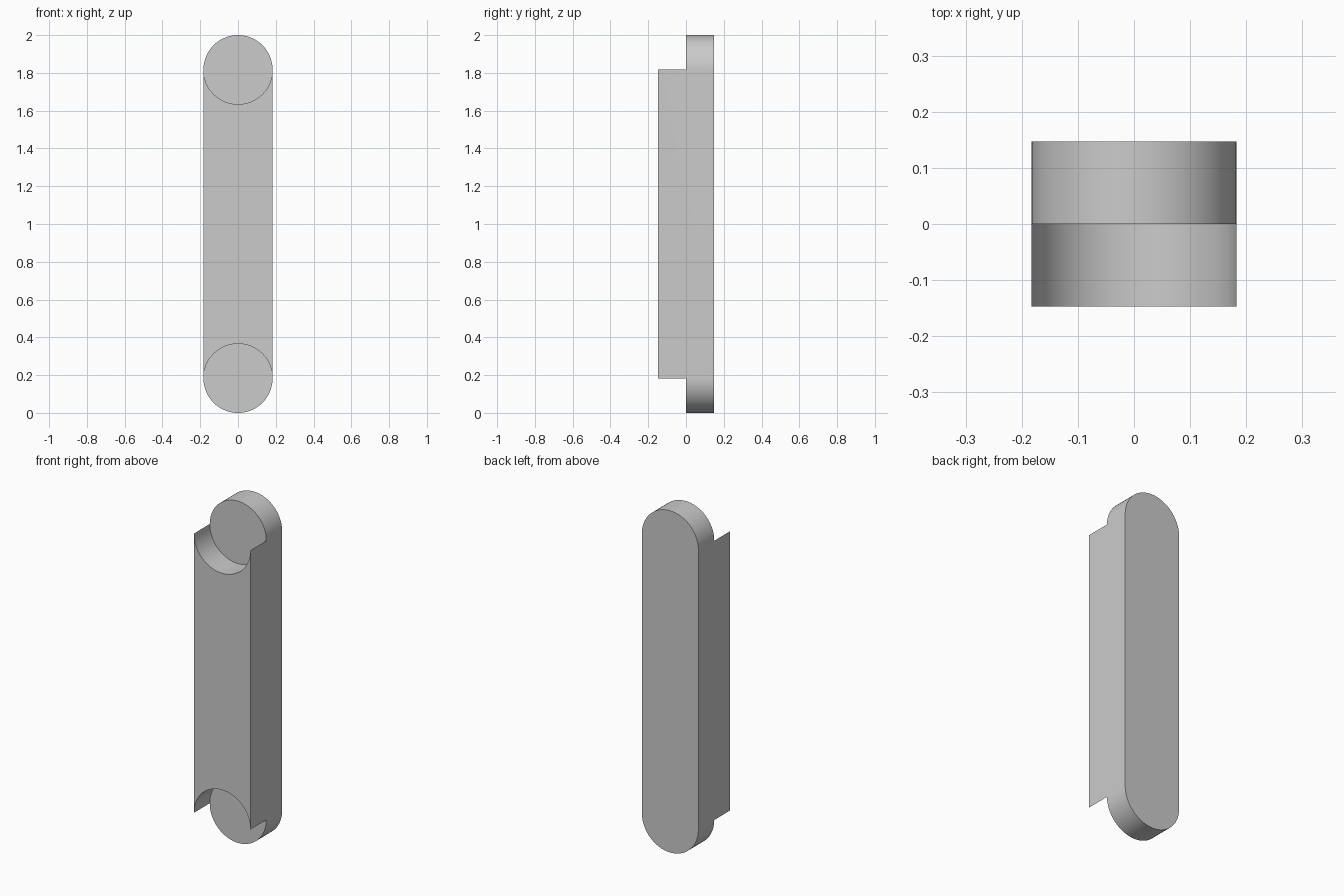
import bpy
import bmesh
import math

cube = bpy.data.objects.get("Cube")
if cube:
    bpy.data.objects.remove(cube, do_unlink=True)

RADIUS = 0.183
HALF_DEPTH = 0.147
LOW, HIGH = RADIUS, 2 - RADIUS   # heights of the two end centres
STEPS = 48                       # segments per half circle

grey = bpy.data.materials.new("light grey")
grey.use_nodes = True
colour = (0.6, 0.6, 0.6, 1)
grey.diffuse_color = colour
grey.node_tree.nodes["Principled BSDF"].inputs["Base Color"].default_value = colour

bm = bmesh.new()
points = {}


def vert(x, y, z):
    """Return one shared vertex per position."""
    key = (round(x, 5), round(y, 5), round(z, 5))
    if key not in points:
        points[key] = bm.verts.new(key)
    return points[key]


def arc(centre, bulge, y):
    """Half circle from +x to -x, bulging up (1) or down (-1)."""
    angles = [math.pi * i / STEPS for i in range(STEPS + 1)]
    return [vert(RADIUS * math.cos(a), y, centre + bulge * RADIUS * math.sin(a))
            for a in angles]


def wall(a, b):
    for i in range(STEPS):
        bm.faces.new((a[i], a[i + 1], b[i + 1], b[i]))


# Round-ended back face and the front face with concave ends
bm.faces.new(arc(HIGH, 1, HALF_DEPTH) + arc(LOW, -1, HALF_DEPTH)[::-1])
bm.faces.new(arc(HIGH, -1, -HALF_DEPTH) + arc(LOW, 1, -HALF_DEPTH)[::-1])

# Rounded outer walls, hollow inner walls and round step at each end
for centre, out in ((HIGH, 1), (LOW, -1)):
    outer, inner = arc(centre, out, 0), arc(centre, -out, 0)
    wall(outer, arc(centre, out, HALF_DEPTH))
    wall(inner, arc(centre, -out, -HALF_DEPTH))
    bm.faces.new(outer + inner[-2:0:-1])

# Straight sides, full depth
for x in (RADIUS, -RADIUS):
    depths = (-HALF_DEPTH, 0, HALF_DEPTH)
    bm.faces.new([vert(x, y, LOW) for y in depths]
                 + [vert(x, y, HIGH) for y in reversed(depths)])

bmesh.ops.recalc_face_normals(bm, faces=bm.faces)
mesh = bpy.data.meshes.new("link_bar")
bm.to_mesh(mesh)
bm.free()
mesh.materials.append(grey)

bar = bpy.data.objects.new("link_bar", mesh)
bpy.context.collection.objects.link(bar)
bpy.ops.object.select_all(action="DESELECT")
bar.select_set(True)
bpy.context.view_layer.objects.active = bar
bpy.ops.object.shade_smooth_by_angle(angle=math.radians(30))
